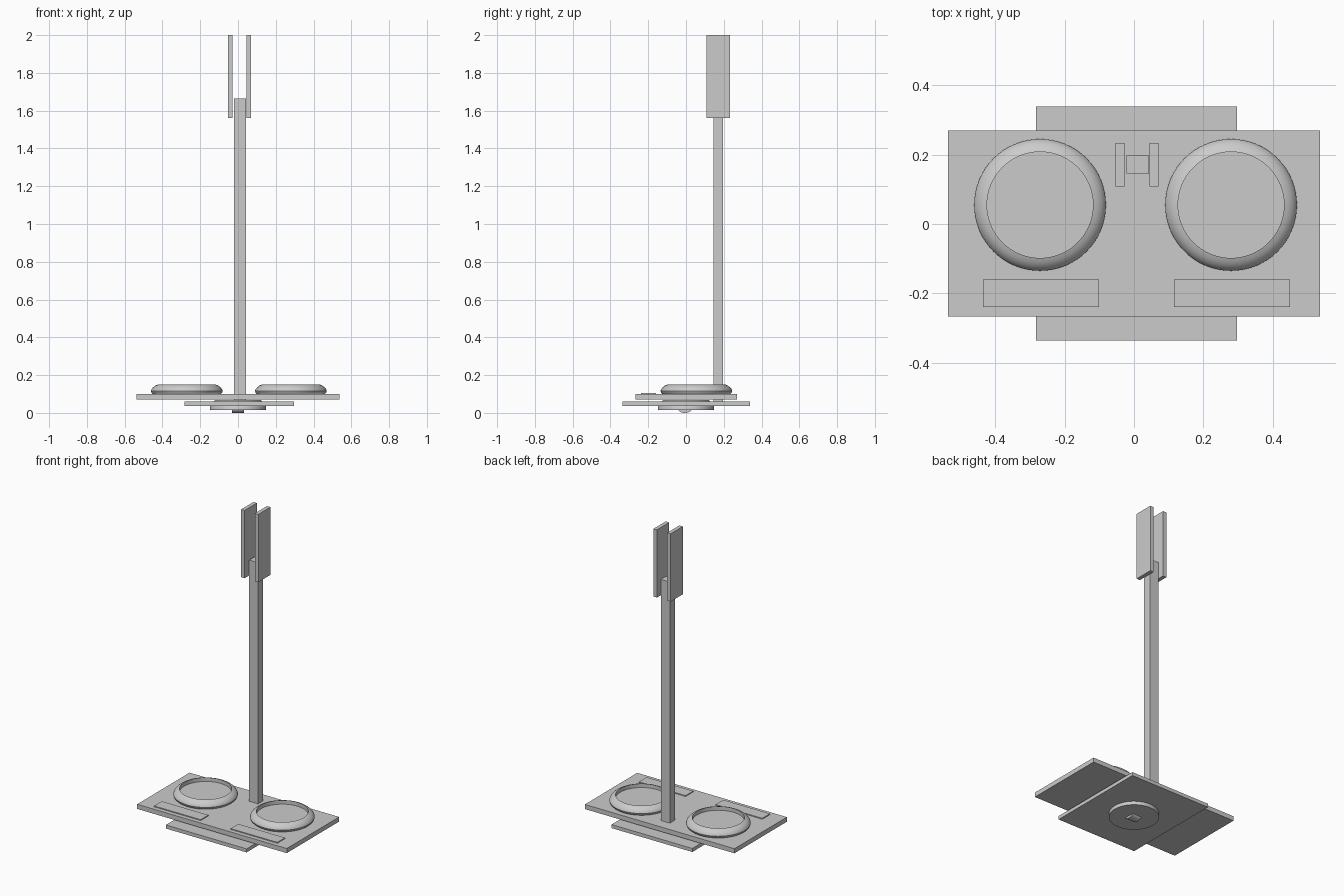
import bpy, bmesh, math

if "Cube" in bpy.data.objects:
    bpy.data.objects.remove(bpy.data.objects["Cube"])


def finish(name, bm, smooth=False):
    bmesh.ops.recalc_face_normals(bm, faces=bm.faces)
    me = bpy.data.meshes.new(name)
    bm.to_mesh(me)
    bm.free()
    ob = bpy.data.objects.new(name, me)
    bpy.context.collection.objects.link(ob)
    if smooth:
        bpy.ops.object.select_all(action='DESELECT')
        ob.select_set(True)
        bpy.context.view_layer.objects.active = ob
        bpy.ops.object.shade_smooth_by_angle(angle=math.radians(35))
    return ob


def box(name, x0, x1, y0, y1, z0, z1):
    bm = bmesh.new()
    bmesh.ops.create_cube(bm, size=1)
    for v in bm.verts:
        v.co = ((x0 + x1) / 2 + v.co.x * (x1 - x0),
                (y0 + y1) / 2 + v.co.y * (y1 - y0),
                (z0 + z1) / 2 + v.co.z * (z1 - z0))
    return finish(name, bm)


def lathe(name, profile, x, y, z, scale=1, n=64):
    """Closed turned solid; profile starts and ends on the axis."""
    bm = bmesh.new()
    vs = [bm.verts.new((r * scale + x, y, h * scale + z)) for r, h in profile]
    edges = [bm.edges.new(p) for p in zip(vs, vs[1:])]
    bmesh.ops.spin(bm, geom=vs + edges, cent=(x, y, 0), axis=(0, 0, 1),
                   angle=math.tau, steps=n, use_merge=True)
    bmesh.ops.remove_doubles(bm, verts=bm.verts, dist=1e-5)
    return finish(name, bm, True)


# Main deck, lower plate, mast
box("deck", -0.537, 0.537, -0.267, 0.27, 0.07, 0.10)
box("lower_plate", -0.283, 0.297, -0.336, 0.339, 0.037, 0.06)
box("mast", -0.022, 0.043, 0.145, 0.197, 0.06, 1.665)

# Twin upright panels at the mast head
for side, x in (("left", -0.053), ("right", 0.045)):
    box(f"{side}_head_panel", x, x + 0.025, 0.108, 0.233, 1.56, 2.0)

# Rounded dishes and pads on the deck
dish = [(0, 0), (0.18, 0), (0.187, 0.007), (0.19, 0.016), (0.187, 0.025),
        (0.178, 0.036), (0.166, 0.045), (0.153, 0.05), (0.153, 0.025), (0, 0.025)]
for side, x in (("left", -0.271), ("right", 0.280)):
    lathe(f"{side}_dish", dish, x, 0.055, 0.10)
    box(f"{side}_pad", x - 0.165, x + 0.17, -0.239, -0.16, 0.095, 0.106)

# Turntable hub through the lower plate
hub = [(0, 0), (0.148, 0), (0.148, 0.023), (0.137, 0.04), (0.119, 0.055), (0, 0.055)]
lathe("hub", hub, 0, 0, 0.014)

# Curved foot beneath the hub
bm = bmesh.new()
arc = [bm.verts.new((-0.033, -0.006 + 0.036 * math.cos(a), 0.02 + 0.02 * math.sin(a)))
       for a in (math.pi + math.pi * i / 12 for i in range(13))]
face = bm.faces.new(arc)
ext = bmesh.ops.extrude_face_region(bm, geom=[face])["geom"]
for v in ext:
    if isinstance(v, bmesh.types.BMVert):
        v.co.x = 0.033
finish("foot", bm, True)
